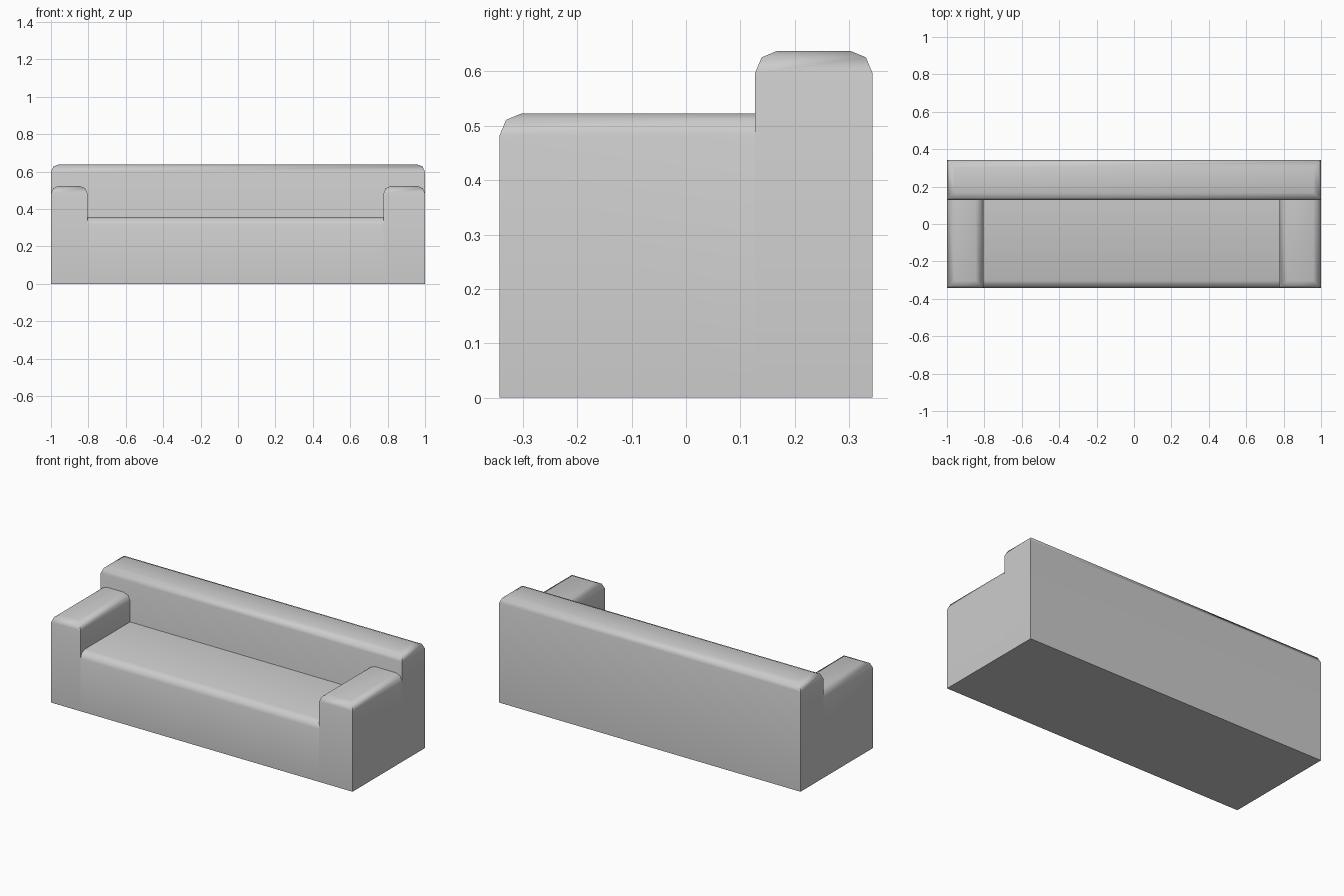
import bpy, bmesh, math

if "Cube" in bpy.data.objects:
    bpy.data.objects.remove(bpy.data.objects["Cube"])

TOP_ROUND = 0.041


def padded_block(name, x, y, z_top, rounded):
    """Box on the ground; 'rounded' lists which top edges (L, R, F, B) are softened."""
    bm = bmesh.new()
    bmesh.ops.create_cube(bm, size=1)
    for v in bm.verts:
        v.co.x = x[0] if v.co.x < 0 else x[1]
        v.co.y = y[0] if v.co.y < 0 else y[1]
        v.co.z = 0 if v.co.z < 0 else z_top
    ends = {"L": (0, x[0]), "R": (0, x[1]), "F": (1, y[0]), "B": (1, y[1])}

    def is_rounded(edge):
        if any(v.co.z < z_top - 1e-4 for v in edge.verts):
            return False
        return any(all(abs(v.co[axis] - value) < 1e-4 for v in edge.verts)
                   for axis, value in (ends[k] for k in rounded))

    bmesh.ops.bevel(bm, geom=[e for e in bm.edges if is_rounded(e)],
                    offset=TOP_ROUND, segments=3 - 1, profile=0.5,
                    affect='EDGES')
    mesh = bpy.data.meshes.new(name)
    bm.to_mesh(mesh)
    bm.free()
    obj = bpy.data.objects.new(name, mesh)
    bpy.context.collection.objects.link(obj)
    bpy.ops.object.select_all(action='DESELECT')
    obj.select_set(True)
    bpy.context.view_layer.objects.active = obj
    bpy.ops.object.shade_smooth_by_angle(angle=math.radians(50))
    return obj


FRONT, BACK_FRONT, REAR = -0.343, 0.127, 0.343

# Backrest across the full width
padded_block("backrest", (-1, 1), (BACK_FRONT, REAR), 0.638, "LRFB")

# Armrests, flush against the backrest
padded_block("left_arm", (-1, -0.805), (FRONT, BACK_FRONT), 0.523, "LRF")
padded_block("right_arm", (0.778, 1), (FRONT, BACK_FRONT), 0.523, "LRF")

# Seat with a rounded front edge
padded_block("seat", (-0.805, 0.778), (FRONT, BACK_FRONT), 0.356, "F")
